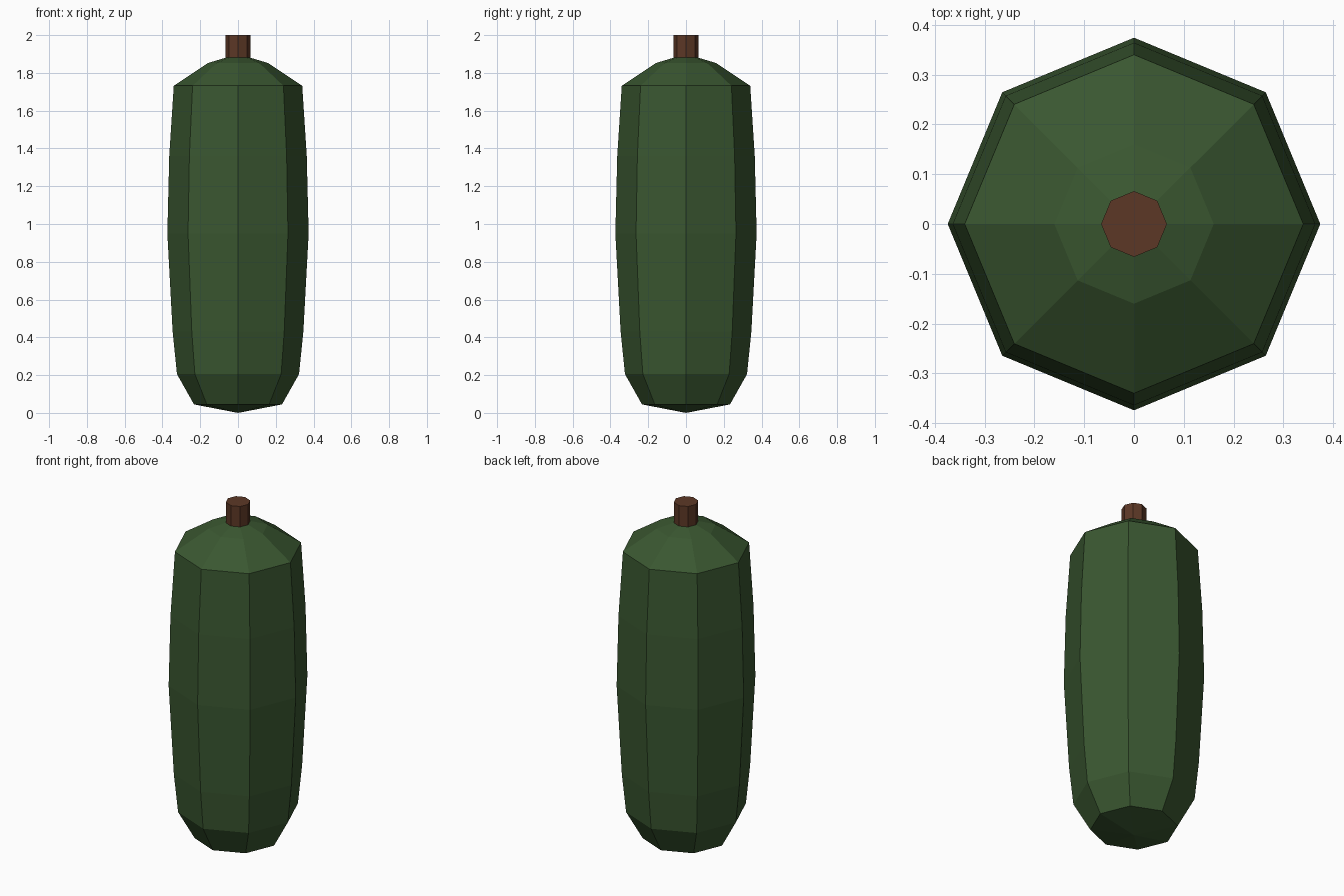
import bpy, bmesh, math

if "Cube" in bpy.data.objects:
    bpy.data.objects.remove(bpy.data.objects["Cube"])

def material(name, rgb):
    m = bpy.data.materials.new(name)
    m.diffuse_color = (*rgb, 1)
    m.use_nodes = True
    m.node_tree.nodes["Principled BSDF"].inputs["Base Color"].default_value = m.diffuse_color
    return m

def lathe(name, profile, mat, sides=8):
    """Revolve (radius, z) points around z; radius 0 makes a pole."""
    bm = bmesh.new()
    rings = []
    for r, z in profile:
        n = sides if r > 0 else 1
        rings.append([bm.verts.new((r * math.cos(math.tau * i / sides),
                                    r * math.sin(math.tau * i / sides), z)) for i in range(n)])
    for a, b in zip(rings, rings[1:]):
        for i in range(sides):
            j = (i + 1) % sides
            quad = [a[i % len(a)], a[j % len(a)], b[j % len(b)], b[i % len(b)]]
            bm.faces.new(list(dict.fromkeys(quad)))
    bmesh.ops.recalc_face_normals(bm, faces=bm.faces)
    me = bpy.data.meshes.new(name)
    bm.to_mesh(me)
    bm.free()
    me.materials.append(mat)
    ob = bpy.data.objects.new(name, me)
    bpy.context.collection.objects.link(ob)
    return ob

green = material("dark green skin", (0.042, 0.095, 0.030))
brown = material("brown stem", (0.107, 0.039, 0.019))

# Faceted vegetable body
lathe("vegetable_body", [(0, 0), (0.233, 0.045), (0.323, 0.205), (0.346, 0.43),
                         (0.374, 0.95), (0.364, 1.36), (0.34, 1.732),
                         (0.16, 1.852), (0, 1.90)], green)
# Stem stub, slightly sunk into the crown
lathe("stem", [(0, 1.86), (0.066, 1.86), (0.066, 2.0), (0, 2.0)], brown)
